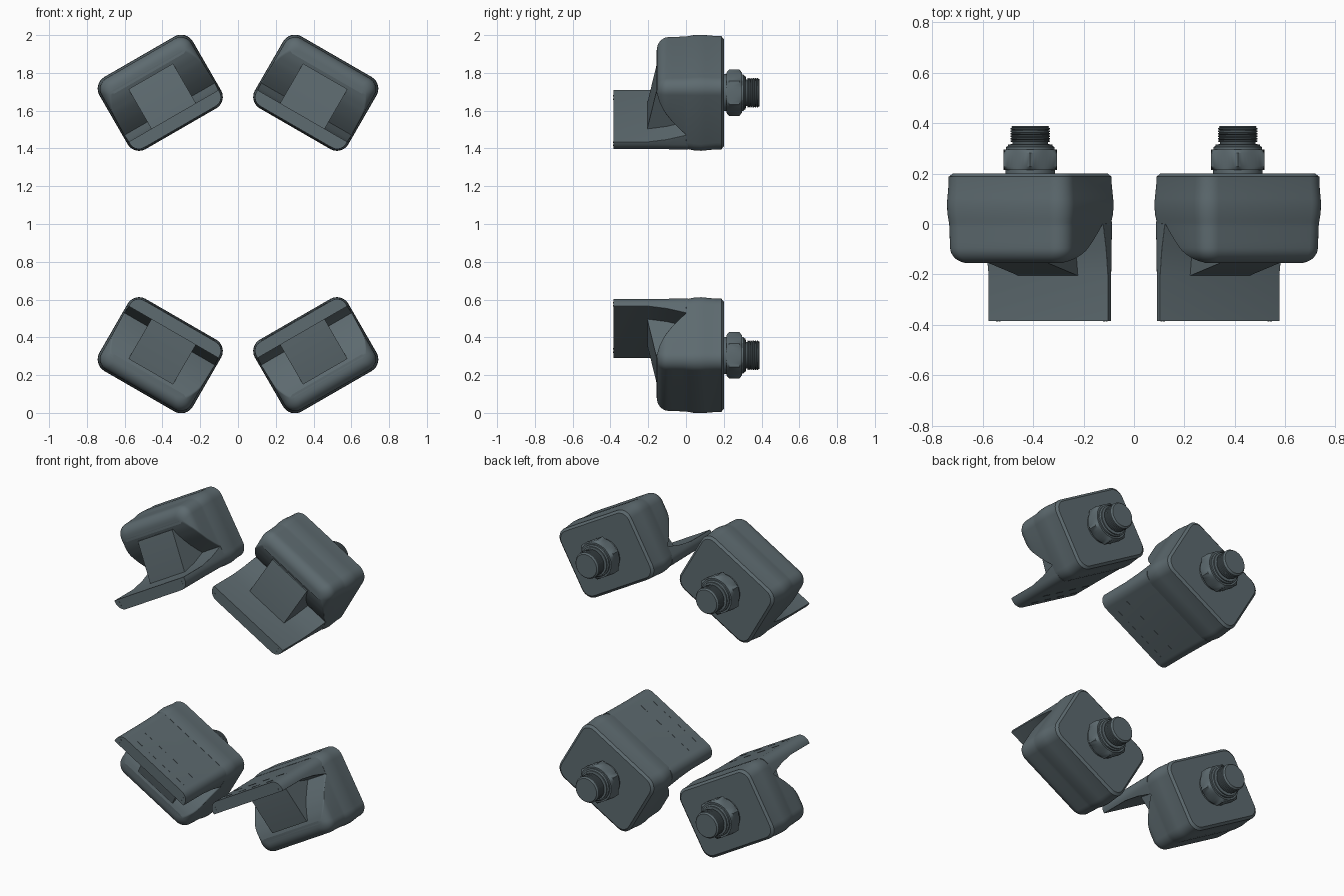
import bpy, bmesh, math
from math import cos, sin, pi, sqrt

if "Cube" in bpy.data.objects:
    bpy.data.objects.remove(bpy.data.objects["Cube"])

C30, S30 = cos(pi / 6), sin(pi / 6)
mat = bpy.data.materials.new("blue_grey")
mat.diffuse_color = (0.11, 0.145, 0.16, 1)
mat.use_nodes = True
mat.node_tree.nodes["Principled BSDF"].inputs["Base Color"].default_value = mat.diffuse_color


def finish(bm, name, sx, sz):
    """Place a local (u, y, v) mesh: tilt by 30 degrees, then mirror into its corner."""
    for vert in bm.verts:
        u, y, v = vert.co
        vert.co = (sx * (0.412 + C30 * u + S30 * v), y,
                   1 + sz * (0.695 - S30 * u + C30 * v))
    bmesh.ops.recalc_face_normals(bm, faces=bm.faces)
    me = bpy.data.meshes.new(name)
    bm.to_mesh(me)
    bm.free()
    ob = bpy.data.objects.new(name, me)
    me.materials.append(mat)
    bpy.context.collection.objects.link(ob)
    bpy.ops.object.select_all(action='DESELECT')
    ob.select_set(True)
    bpy.context.view_layer.objects.active = ob
    bpy.ops.object.shade_smooth_by_angle(angle=math.radians(32))


def loft(bm, rings):
    """Skin a list of equal-length point rings and cap both ends."""
    rows = [[bm.verts.new(p) for p in r] for r in rings]
    n = len(rows[0])
    for a, b in zip(rows, rows[1:]):
        for i in range(n):
            j = (i + 1) % n
            bm.faces.new((a[i], a[j], b[j], b[i]))
    bm.faces.new(rows[0])
    bm.faces.new(rows[-1][::-1])


def rect_ring(y, hu, vb, vt, rb, rt, seg=8):
    """Rounded rectangle with separate bottom and top corner radii."""
    pts = []
    for q, (su, v, r) in enumerate([(1, vt, rt), (-1, vt, rt), (-1, vb, rb), (1, vb, rb)]):
        sv = 1 if q < 2 else -1
        for k in range(seg + 1):
            a = (q + k / seg) * pi / 2
            pts.append((su * (hu - r) + r * cos(a), y, v - sv * r + r * sin(a)))
    return pts


def lathe(bm, profile, n=48, hexed=None):
    """Spin (y, radius) about the y axis, optionally clipped to a hexagon."""
    rings = []
    for y, r in profile:
        ring = []
        for i in range(n):
            a = 2 * pi * i / n
            rr = r
            if hexed:
                rr = min(r, hexed / cos((a % (pi / 3)) - pi / 6))
            ring.append((rr * cos(a), y, rr * sin(a)))
        rings.append(ring)
    loft(bm, rings)


def interp(table, t):
    for (a, p), (b, q) in zip(table, table[1:]):
        if a <= t <= b:
            return p + (q - p) * (t - a) / (b - a)
    return table[0][1] if t < table[0][0] else table[-1][1]


def body_rings():
    bulge = [(-0.155, -0.010), (-0.06, -0.007), (0.0, -0.005), (0.04, 0.001),
             (0.08, 0.003), (0.12, 0.0), (0.16, -0.003), (0.19, -0.003)]
    under = [(-0.155, 0.13), (-0.14, 0.085), (-0.11, 0.03), (-0.07, -0.025),
             (-0.03, -0.07), (0.0, -0.10)]
    r = 0.06
    ys = [-0.155 + r * (1 - cos(k * pi / 16)) for k in range(9)]
    ys += [-0.07, -0.05, -0.03, -0.015, 0.0, 0.002]
    ys += [0.02, 0.04, 0.06, 0.08, 0.1, 0.12, 0.16, 0.188]
    rings = []
    for y in ys:
        o = interp(bulge, y)
        d = max(0, -0.095 - y)
        o -= r - sqrt(max(0, r * r - d * d))
        low = y <= 0.001
        vb = interp(under, y) if low else -0.217 - o
        rings.append(rect_ring(y, 0.2825 + o, vb, 0.217 + o,
                               0.008 if low else 0.07, max(0.03, 0.07 + o * 0.6)))
    rings.append(rect_ring(0.19, 0.276, -0.210, 0.210, 0.066, 0.066))
    rings.append(rect_ring(0.2, 0.266, -0.200, 0.200, 0.06, 0.06))
    return rings


def build_unit(sx, sz, tag):
    # rounded housing with undercut front
    bm = bmesh.new()
    loft(bm, body_rings())
    finish(bm, "housing_" + tag, sx, sz)

    # mounting plate running forward under the housing
    bm = bmesh.new()
    loft(bm, [rect_ring(y, hu, -vb, vt, 0.055, 0.002) for y, hu, vb, vt in
              [(-0.385, 0.274, 0.209, -0.142), (-0.2, 0.274, 0.209, -0.142),
               (-0.1, 0.275, 0.210, -0.127), (0.01, 0.277, 0.211, -0.097)]])
    finish(bm, "mounting_plate_" + tag, sx, sz)

    # sloped gusset between plate and housing
    bm = bmesh.new()
    side = [(-0.205, -0.15), (-0.205, -0.142), (-0.154, 0.10), (0.05, 0.10), (0.05, -0.15)]
    loft(bm, [[(u, y, v) for y, v in side] for u in (-0.136, 0.136)])
    finish(bm, "gusset_" + tag, sx, sz)

    # collar and chamfered hexagonal nut
    bm = bmesh.new()
    lathe(bm, [(0.195, 0.098), (0.216, 0.098), (0.22, 0.09)])
    lathe(bm, [(0.214, 0.106), (0.228, 0.124), (0.282, 0.124), (0.296, 0.106)], hexed=0.107)
    lathe(bm, [(0.29, 0.096), (0.305, 0.096), (0.309, 0.09)])
    finish(bm, "hex_nut_" + tag, sx, sz)

    # threaded connector
    prof = [(0.3, 0.088), (0.316, 0.088), (0.317, 0.07), (0.325, 0.07)]
    for k in range(6):
        y = 0.325 + k * 0.0098
        prof += [(y + 0.002, 0.079), (y + 0.006, 0.079), (y + 0.0085, 0.072)]
    prof += [(0.385, 0.076), (0.39, 0.071)]
    bm = bmesh.new()
    lathe(bm, prof)
    finish(bm, "threaded_connector_" + tag, sx, sz)

    # small slots on the plate underside and pins on its front edge
    bm = bmesh.new()
    for y in (-0.33, -0.23):
        for k in range(4):
            u = -0.165 + 0.11 * k
            loft(bm, [[(u + a, y + b, v) for a, b in
                       ((-0.028, -0.003), (0.028, -0.003), (0.028, 0.003), (-0.028, 0.003))]
                      for v in (-0.2, -0.2105)])
    for u in (-0.245, 0.245):
        for v in (-0.16, -0.18):
            loft(bm, [[(u + 0.004 * cos(i * pi / 4), y, v + 0.004 * sin(i * pi / 4))
                       for i in range(8)] for y in (-0.38, -0.387)])
    finish(bm, "plate_fixings_" + tag, sx, sz)


for sx, side in ((1, "right"), (-1, "left")):
    for sz, level in ((1, "upper"), (-1, "lower")):
        build_unit(sx, sz, level + "_" + side)
